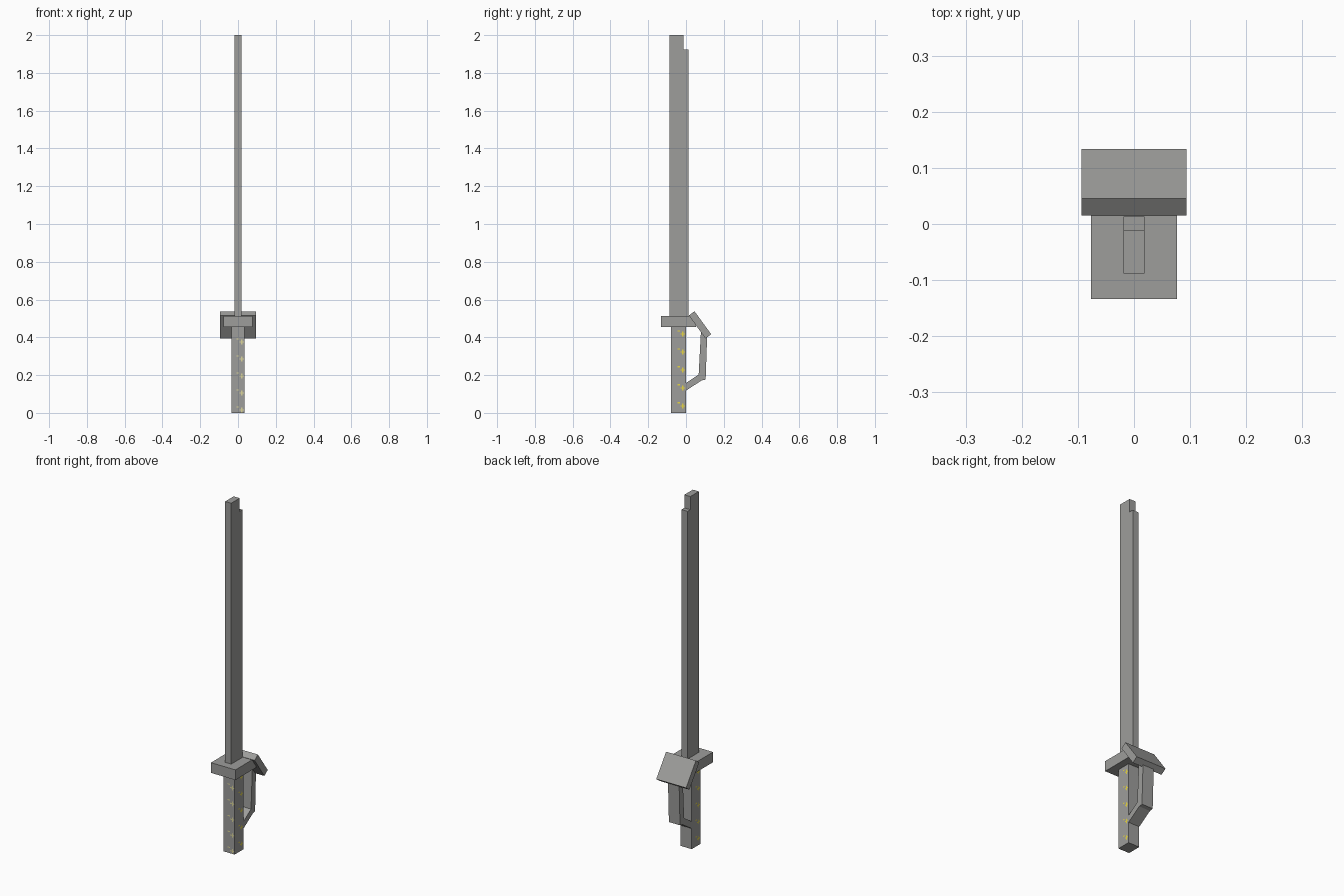
import bpy
import bmesh

cube = bpy.data.objects.get("Cube")
if cube:
    bpy.data.objects.remove(cube, do_unlink=True)


def material(name, r, g, b):
    m = bpy.data.materials.new(name)
    m.use_nodes = True
    m.diffuse_color = (r, g, b, 1)
    m.node_tree.nodes["Principled BSDF"].inputs["Base Color"].default_value = (r, g, b, 1)
    return m


GREY = material("steel grey", 0.34, 0.34, 0.33)
YELLOW = material("yellow", 0.78, 0.66, 0.06)
PALE = material("pale yellow", 0.70, 0.66, 0.32)


def extrude_profile(name, points, half_width):
    """Side outline given as (y, z), extruded across x."""
    bm = bmesh.new()
    face = bm.faces.new([bm.verts.new((-half_width, y, z)) for y, z in points])
    out = bmesh.ops.extrude_face_region(bm, geom=[face])
    verts = [v for v in out["geom"] if isinstance(v, bmesh.types.BMVert)]
    bmesh.ops.translate(bm, vec=(2 * half_width, 0, 0), verts=verts)
    bmesh.ops.recalc_face_normals(bm, faces=bm.faces[:])
    mesh = bpy.data.meshes.new(name)
    bm.to_mesh(mesh)
    bm.free()
    mesh.materials.append(GREY)
    ob = bpy.data.objects.new(name, mesh)
    bpy.context.collection.objects.link(ob)
    return ob


def rect(y0, y1, z0, z1):
    return [(y0, z0), (y1, z0), (y1, z1), (y0, z1)]


# Grip, guard and blade with its stepped tip
grip = extrude_profile("grip", rect(-0.080, -0.001, 0.0, 0.456), 0.035)
extrude_profile("guard", rect(-0.1335, 0.053, 0.456, 0.514), 0.077)
extrude_profile("blade", [(-0.088, 0.514), (0.013, 0.514), (0.013, 1.925),
                          (-0.012, 1.925), (-0.012, 2.0), (-0.088, 2.0)], 0.019)

# Slanted plate behind the guard and the bent knuckle bow under it
extrude_profile("slanted_plate", [(0.045, 0.538), (0.1335, 0.416),
                                  (0.103, 0.394), (0.015, 0.516)], 0.094)
extrude_profile("knuckle_bow", [(-0.006, 0.114), (0.083, 0.172), (0.104, 0.176),
                                (0.112, 0.41), (0.079, 0.43), (0.067, 0.203),
                                (-0.006, 0.154)], 0.035)


# Painted flecks: a small cross with a dash beside it, repeated up the grip
def fleck_boxes(across, first_z, step):
    """Rectangles (u0, u1, z0, z1) on one grip face."""
    boxes = []
    for i in range(5):
        z = first_z + i * step
        for du, dz, w, h in ((0, 0, 0.026, 0.006), (0, 0, 0.006, 0.026),
                             (-0.022, 0.017, 0.014, 0.006)):
            u = across + du
            boxes.append((u - w / 2, u + w / 2, z + dz - h / 2, z + dz + h / 2))
    return boxes


def inside(u, z, boxes):
    return any(a < u < b and c < z < d for a, b, c, d in boxes)


side_flecks = fleck_boxes(-0.017, 0.037, 0.095)
front_flecks = fleck_boxes(0.020, 0.015, 0.09)

# Cut the grip along every fleck edge, then colour the faces inside the flecks
bm = bmesh.new()
bm.from_mesh(grip.data)
cuts = set()
for axis, boxes, mirror in ((1, side_flecks, True), (0, front_flecks, False)):
    for u0, u1, z0, z1 in boxes:
        for u in (u0, u1):
            cuts.add((axis, round(u, 4)))
            if mirror:
                cuts.add((axis, round(-0.081 - u, 4)))
        cuts.update({(2, round(z0, 4)), (2, round(z1, 4))})
for axis, value in sorted(cuts):
    normal = [0, 0, 0]
    point = [0, 0, 0]
    normal[axis], point[axis] = 1, value
    bmesh.ops.bisect_plane(bm, geom=bm.verts[:] + bm.edges[:] + bm.faces[:],
                           dist=1e-6, plane_co=point, plane_no=normal)
for f in bm.faces:
    c, n = f.calc_center_median(), f.normal
    if n.x > 0.9 and inside(c.y, c.z, side_flecks):
        f.material_index = 1
    elif n.x < -0.9 and inside(-0.081 - c.y, c.z, side_flecks):
        f.material_index = 1
    elif n.y < -0.9 and inside(c.x, c.z, front_flecks):
        f.material_index = 2
bm.to_mesh(grip.data)
bm.free()
grip.data.materials.append(YELLOW)
grip.data.materials.append(PALE)
